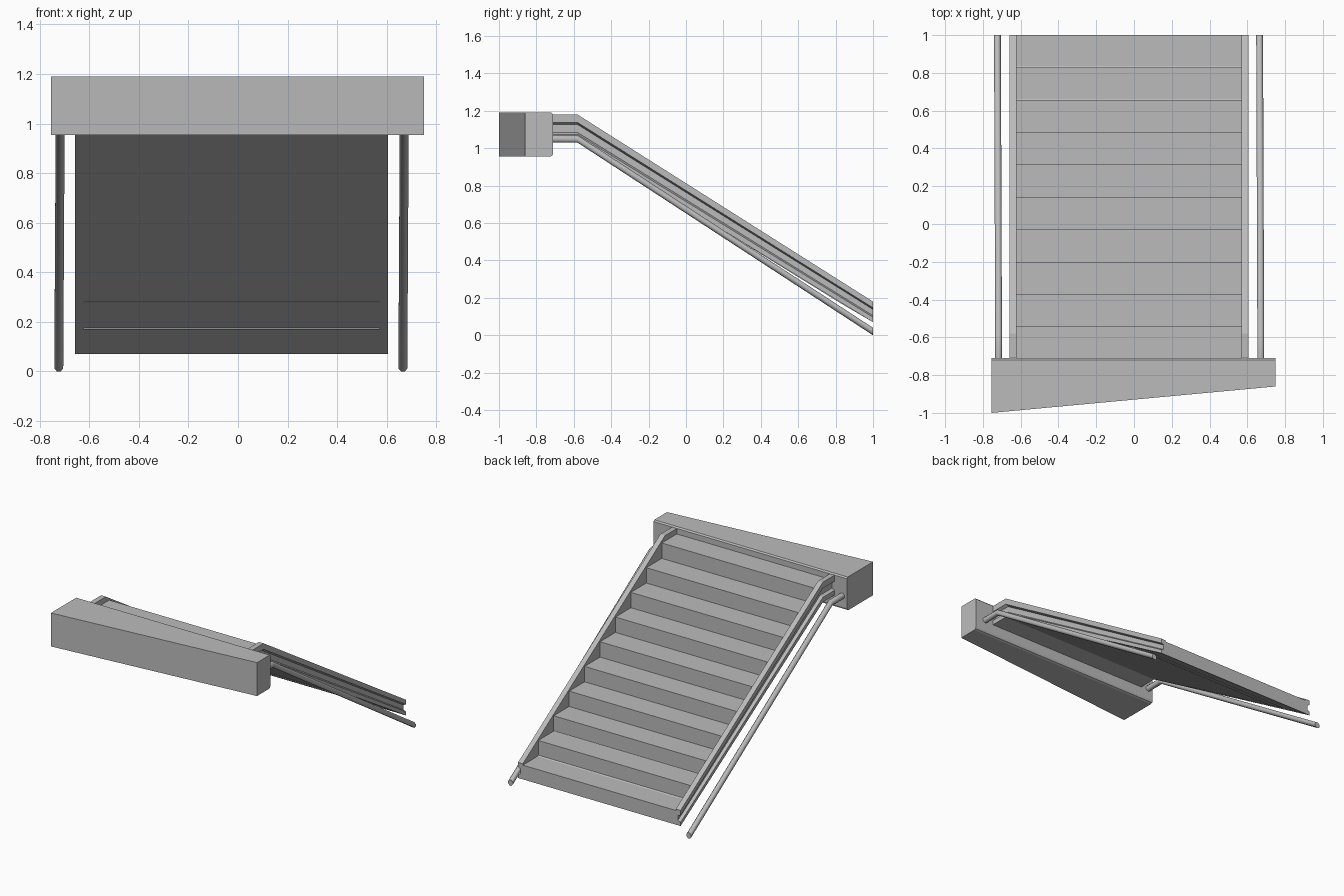
import bpy, bmesh
from mathutils import Vector

cube = bpy.data.objects.get("Cube")
if cube:
    bpy.data.objects.remove(cube)

grey = bpy.data.materials.new("plain grey")
grey.use_nodes = True
colour = (0.5, 0.5, 0.5, 1)
grey.diffuse_color = colour
grey.node_tree.nodes["Principled BSDF"].inputs["Base Color"].default_value = colour

CX = -0.026                         # centre line of the stair flight
TOP_Y, BEND_Y, END_Y = -0.715, -0.58, 1.0


def loft(name, sections):
    """Join matching rings of points into one closed solid."""
    bm = bmesh.new()
    rings = [[bm.verts.new(p) for p in ring] for ring in sections]
    n = len(rings[0])
    for a, b in zip(rings, rings[1:]):
        for i in range(n):
            j = (i + 1) % n
            bm.faces.new((a[i], a[j], b[j], b[i]))
    bm.faces.new(rings[0])
    bm.faces.new(rings[-1])
    bmesh.ops.recalc_face_normals(bm, faces=bm.faces)
    mesh = bpy.data.meshes.new(name)
    bm.to_mesh(mesh)
    bm.free()
    mesh.materials.append(grey)
    obj = bpy.data.objects.new(name, mesh)
    bpy.context.collection.objects.link(obj)
    return obj


# Landing beam: slanted front, rounded long edges at the back
r = 0.018
profile = [(0, 0.955), (1, 0.955), (1, 1.19), (0, 1.19)]


def beam_ring(x, front):
    back = -0.71
    return [(x, front, 0.955), (x, back - r, 0.955), (x, back - r * 0.3, 0.955 + r * 0.3),
            (x, back, 0.955 + r), (x, back, 1.19 - r * 0.5),
            (x, back - r * 0.5, 1.19), (x, front, 1.19)]


loft("landing_beam", [beam_ring(-0.755, -1.0), beam_ring(0.75, -0.86)])

# Stair flight: saw-tooth top, flat sloping underside
STEPS, FIRST, RISE = 10, 0.17, 0.108
run = (END_Y - TOP_Y) / STEPS
outline = [(END_Y, 0.07)]
for i in range(STEPS):
    z = FIRST + i * RISE
    outline += [(END_Y - i * run, z), (END_Y - (i + 1) * run, z)]
outline += [(TOP_Y, 1.04), (BEND_Y, 1.04)]
loft("stair_flight", [[(CX + s * 0.597, y, z) for y, z in outline] for s in (-1, 1)])

# Stringers: channel section open to the outside, bent level at the top
channel = [(0.595, 0), (0.632, 0), (0.632, 0.3), (0.612, 0.38),
           (0.612, 0.68), (0.632, 0.76), (0.632, 1), (0.595, 1)]
stations = [(TOP_Y, 1.18, 1.04), (BEND_Y, 1.18, 1.04), (END_Y, 0.18, 0.07)]
for side, s in (("left", 1), ("right", -1)):
    loft(side + "_stringer",
         [[(CX + s * x, y, top + (bottom - top) * t) for x, t in channel]
          for y, top, bottom in stations])

# Side pipes: eight-sided rails running beside the stringers
octagon = [(1, 0.41), (0.41, 1), (-0.41, 1), (-1, 0.41),
           (-1, -0.41), (-0.41, -1), (0.41, -1), (1, -0.41)]
for side, s in (("left", 1), ("right", -1)):
    path = [(0.003, TOP_Y, 1.05), (0.003, BEND_Y, 1.05), (-0.003, END_Y, 0.02)]
    pipe = loft(side + "_side_pipe",
                [[(CX + s * 0.694 + dx + u * 0.018, y, z + v * 0.02) for u, v in octagon]
                 for dx, y, z in path])
    bpy.context.view_layer.objects.active = pipe
    bpy.ops.object.select_all(action="DESELECT")
    pipe.select_set(True)
    bpy.ops.object.shade_smooth_by_angle(angle=0.9)
